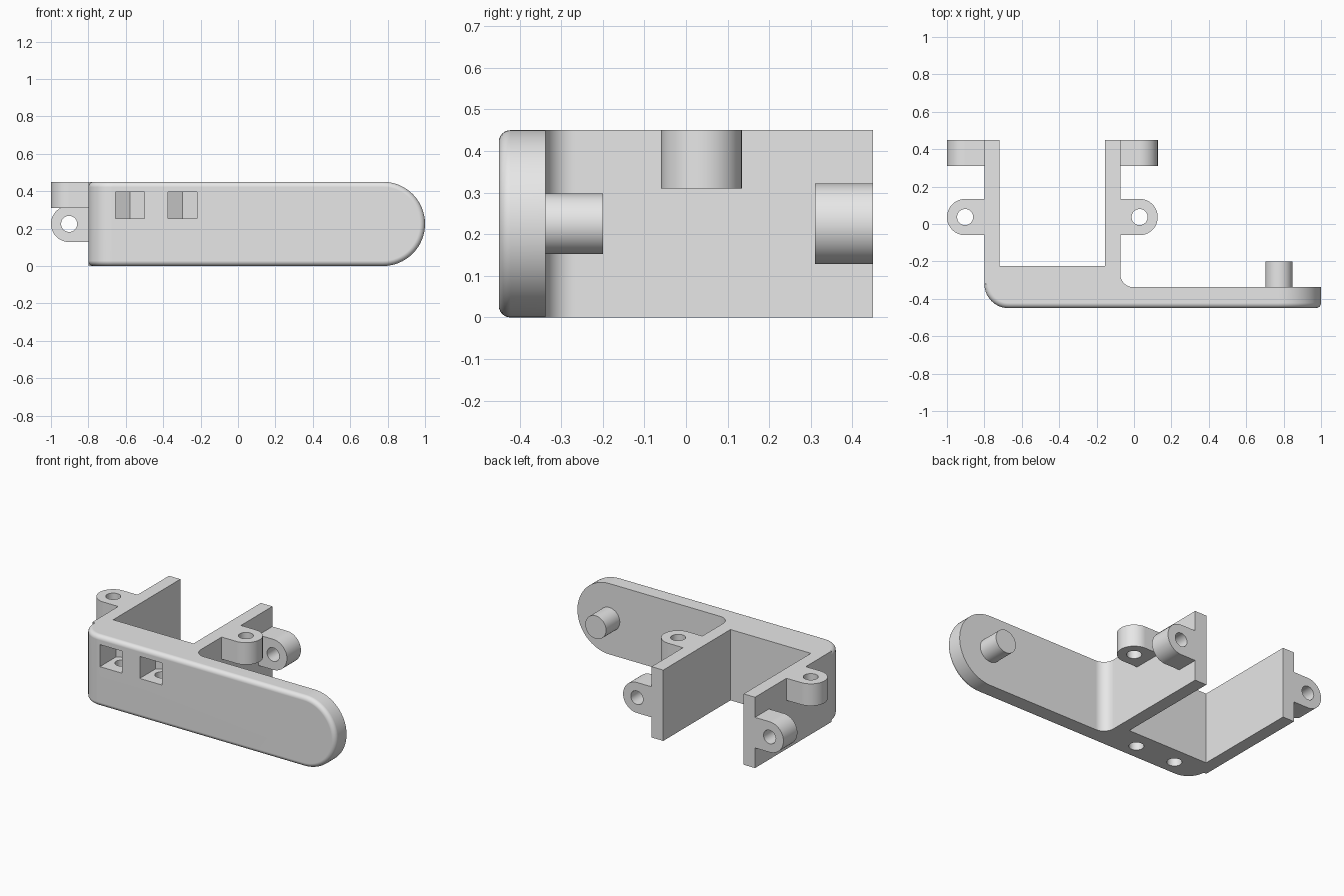
import bpy, bmesh, math
from mathutils import Vector

cube = bpy.data.objects.get("Cube")
if cube:
    bpy.data.objects.remove(cube, do_unlink=True)

HEIGHT, FRONT, BACK = 0.45, -0.45, 0.45
MID = HEIGHT / 2
WALL_LEFT, WALL_RIGHT = -0.80, -0.073   # outer faces of the two side walls
PLATE_BACK, BLOCK_BACK = -0.338, -0.225

grey = bpy.data.materials.new("plain grey")
grey.use_nodes = True
grey.diffuse_color = (0.8, 0.8, 0.8, 1)
grey.node_tree.nodes["Principled BSDF"].inputs["Base Color"].default_value = (0.8, 0.8, 0.8, 1)


def arc(cx, cy, r, start, end, n=16):
    angles = [math.radians(start + (end - start) * i / n) for i in range(n + 1)]
    return [(cx + r * math.cos(a), cy + r * math.sin(a)) for a in angles]


def circle(cx, cy, r):
    return arc(cx, cy, r, 0, 360, 48)[:-1]


def rect(x0, y0, x1, y1):
    return [(x0, y0), (x1, y0), (x1, y1), (x0, y1)]


def prism(name, outline, lo, hi, axis="Z"):
    """Extrude a flat outline along Z (plan outline) or Y (front outline)."""
    place = (lambda u, v, w: (u, v, w)) if axis == "Z" else (lambda u, v, w: (u, w, v))
    bm = bmesh.new()
    face = bm.faces.new([bm.verts.new(place(u, v, lo)) for u, v in outline])
    grown = bmesh.ops.extrude_face_region(bm, geom=[face])["geom"]
    moved = [g for g in grown if isinstance(g, bmesh.types.BMVert)]
    bmesh.ops.translate(bm, verts=moved, vec=Vector(place(0, 0, hi - lo)))
    bmesh.ops.recalc_face_normals(bm, faces=bm.faces)
    mesh = bpy.data.meshes.new(name)
    bm.to_mesh(mesh)
    bm.free()
    mesh.materials.append(grey)
    obj = bpy.data.objects.new(name, mesh)
    bpy.context.collection.objects.link(obj)
    return obj


def combine(obj, other, operation):
    """Apply a boolean and discard the helper."""
    other.hide_render = True
    mod = obj.modifiers.new("boolean", "BOOLEAN")
    mod.operation, mod.solver, mod.object = operation, "EXACT", other
    graph = bpy.context.evaluated_depsgraph_get()
    graph.update()
    result = bpy.data.meshes.new_from_object(obj.evaluated_get(graph))
    obj.modifiers.clear()
    obj.data = result
    bpy.data.objects.remove(other, do_unlink=True)


def finish(obj):
    """Smooth curved faces, keep hard edges crisp."""
    obj.data.shade_smooth()
    obj.data.set_sharp_from_angle(angle=math.radians(30))
    obj.modifiers.new("flat_normals", "WEIGHTED_NORMAL").keep_sharp = True


# Front plate with thick block behind its left-hand portion
plan = [(WALL_LEFT, BLOCK_BACK)]
plan += arc(-0.67, -0.32, 0.13, 180, 270)
plan += [(1.05, FRONT), (1.05, PLATE_BACK)]
plan += arc(WALL_RIGHT + 0.07, PLATE_BACK + 0.07, 0.07, 270, 180)
plan += [(WALL_RIGHT, BLOCK_BACK)]
body = prism("bracket_body", plan, 0, HEIGHT)

# Half-round end of the plate
end_cut = arc(1 - MID, MID, MID, -90, 90, 32)
end_cut += [(1 - MID, 0.6), (1.2, 0.6), (1.2, -0.1), (1 - MID, -0.1)]
combine(body, prism("end_cutter", end_cut, -0.6, 0, "Y"), "DIFFERENCE")

# Rounded rim around the front face and its corner
bm = bmesh.new()
bm.from_mesh(body.data)


def on_rim(edge):
    a, b = (v.co for v in edge.verts)
    front = max(a.y, b.y) < FRONT + 0.001
    corner = max(a.x, b.x) < -0.669 and abs(a.z - b.z) < 0.001
    return (front or corner) and edge.calc_face_angle(0) > 1


bmesh.ops.bevel(bm, geom=[e for e in bm.edges if on_rim(e)], offset=0.028,
                segments=6, profile=0.5, affect="EDGES", clamp_overlap=False)
bm.to_mesh(body.data)
bm.free()

# Side walls
for x0, x1, y0 in ((WALL_LEFT, -0.72, -0.32), (-0.155, WALL_RIGHT, -0.25)):
    combine(body, prism("wall", rect(x0, y0, x1, BACK), 0, HEIGHT), "UNION")

# Nut pockets in the front, each with a screw hole from below
for x in (-0.578, -0.298):
    half, y = 0.0775, -0.335
    pocket = [(x - half, -0.6), (x + half, -0.6), (x + half, y + 0.045),
              (x, y + 0.09), (x - half, y + 0.045)]
    combine(body, prism("pocket_cutter", pocket, 0.255, 0.395), "DIFFERENCE")
    combine(body, prism("hole_cutter", circle(x, y, 0.043), -0.1, 0.3), "DIFFERENCE")
finish(body)

# Screw tabs: one upright and one sideways on each wall
for side, wall, s in (("right", WALL_LEFT, -1), ("left", WALL_RIGHT, 1)):
    cx, r = wall + s * 0.103, 0.097
    for kind, cv, lo, hi, axis in (("upper", 0.037, 0.31, HEIGHT, "Z"),
                                   ("rear", MID, 0.31, BACK, "Y")):
        shape = [(wall, cv - r)]
        shape += [(cx + s * (u - cx), v) for u, v in arc(cx, cv, r, -90, 90, 24)]
        shape += [(wall, cv + r)]
        tab = prism(f"{side}_{kind}_tab", shape, lo, hi, axis)
        combine(tab, prism("hole_cutter", circle(cx, cv, 0.043), lo - 0.1, hi + 0.1, axis),
                "DIFFERENCE")
        finish(tab)

# Peg on the back of the plate
finish(prism("pivot_peg", circle(1 - MID, MID, 0.073), PLATE_BACK, -0.2, "Y"))
